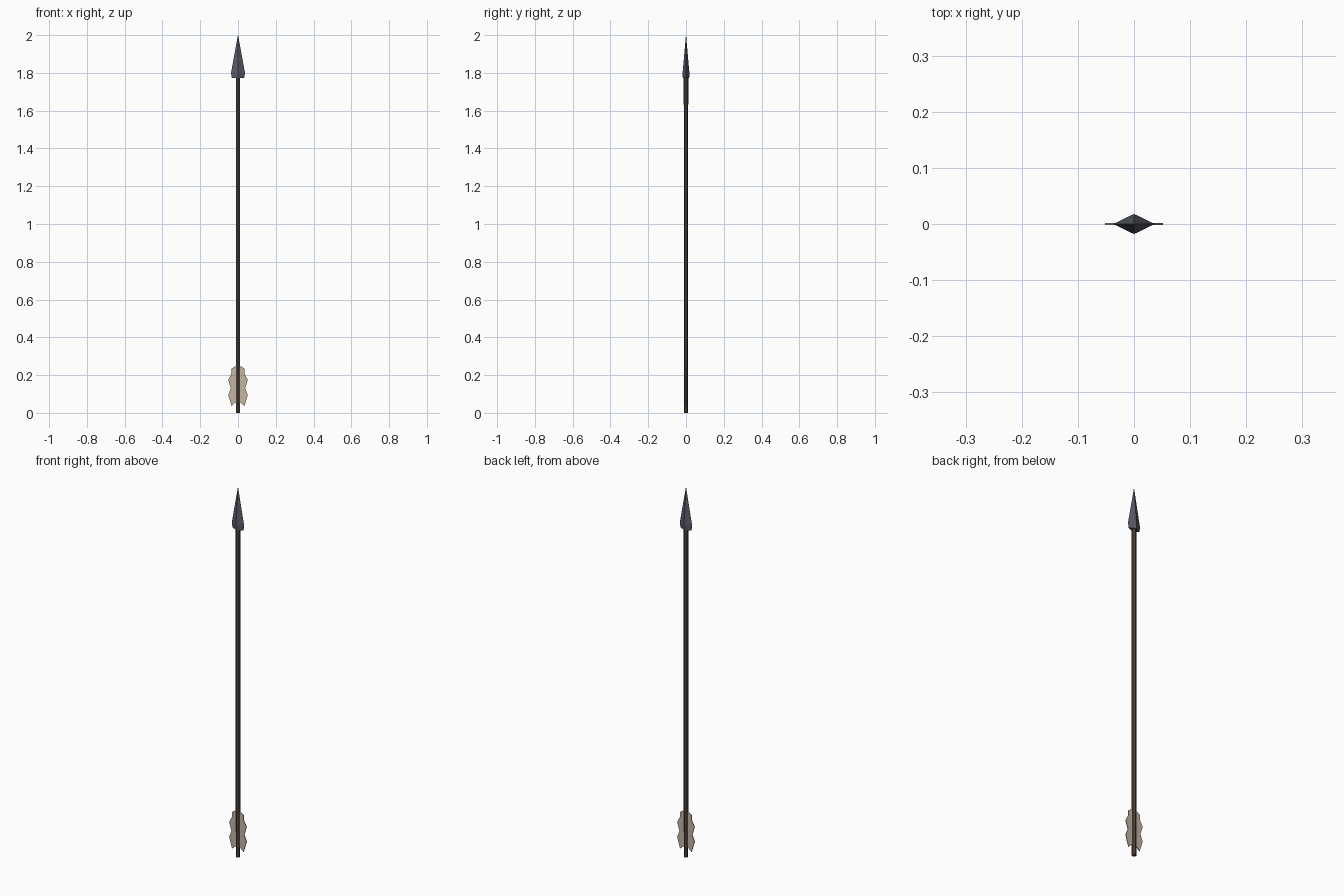
import bpy, bmesh, math
from mathutils import Vector

if "Cube" in bpy.data.objects:
    bpy.data.objects.remove(bpy.data.objects["Cube"])


def material(name, rgb):
    m = bpy.data.materials.new(name)
    m.diffuse_color = (*rgb, 1)
    m.use_nodes = True
    m.node_tree.nodes["Principled BSDF"].inputs["Base Color"].default_value = m.diffuse_color
    return m


WOOD = material("dark wood", (0.075, 0.055, 0.042))
STEEL = material("dark steel", (0.095, 0.102, 0.13))
FEATHER = material("pale feather", (0.54, 0.46, 0.36))


def finish(name, bm, mat):
    bmesh.ops.recalc_face_normals(bm, faces=bm.faces)
    me = bpy.data.meshes.new(name)
    bm.to_mesh(me)
    bm.free()
    me.materials.append(mat)
    ob = bpy.data.objects.new(name, me)
    bpy.context.collection.objects.link(ob)
    return ob


def loft(name, rings, mat):
    """Skin a stack of equal-length vertex rings and cap both ends."""
    bm = bmesh.new()
    loops = [[bm.verts.new(p) for p in r] for r in rings]
    n = len(loops[0])
    for a, b in zip(loops, loops[1:]):
        for i in range(n):
            j = (i + 1) % n
            bm.faces.new((a[i], a[j], b[j], b[i]))
    bm.faces.new(loops[0])
    bm.faces.new(loops[-1])
    bmesh.ops.remove_doubles(bm, verts=bm.verts, dist=1e-6)
    return finish(name, bm, mat)


def circle(r, z, n=6):
    return [(r * math.cos(math.tau * (i + 0.5) / n), r * math.sin(math.tau * (i + 0.5) / n), z)
            for i in range(n)]


def diamond(hx, hy, z):
    return [(hx, 0, z), (0, hy, z), (-hx, 0, z), (0, -hy, z)]


# shaft
loft("shaft", [circle(0.011, 0), circle(0.012, 1.79)], WOOD)

# arrowhead: diamond section, slightly tucked in at its base
loft("arrowhead", [diamond(0.033, 0.017, 1.774), diamond(0.037, 0.018, 1.80),
                   diamond(0.0006, 0.0004, 2.0)], STEEL)

# fletching: a notched thin vane on each side of the shaft
outline = [(0.0, 0.055), (0.014, 0.054), (0.034, 0.036), (0.052, 0.095), (0.038, 0.13),
           (0.052, 0.175), (0.036, 0.205), (0.034, 0.235), (0.012, 0.248), (0.0, 0.248)]
for side, label in ((-1, "left"), (1, "right")):
    bm = bmesh.new()
    front = bm.faces.new([bm.verts.new((side * x, -0.002, z)) for x, z in outline])
    ext = bmesh.ops.extrude_face_region(bm, geom=[front], use_keep_orig=True)
    bmesh.ops.translate(bm, vec=Vector((0, 0.004, 0)),
                        verts=[v for v in ext["geom"] if isinstance(v, bmesh.types.BMVert)])
    finish(label + "_feather", bm, FEATHER)
